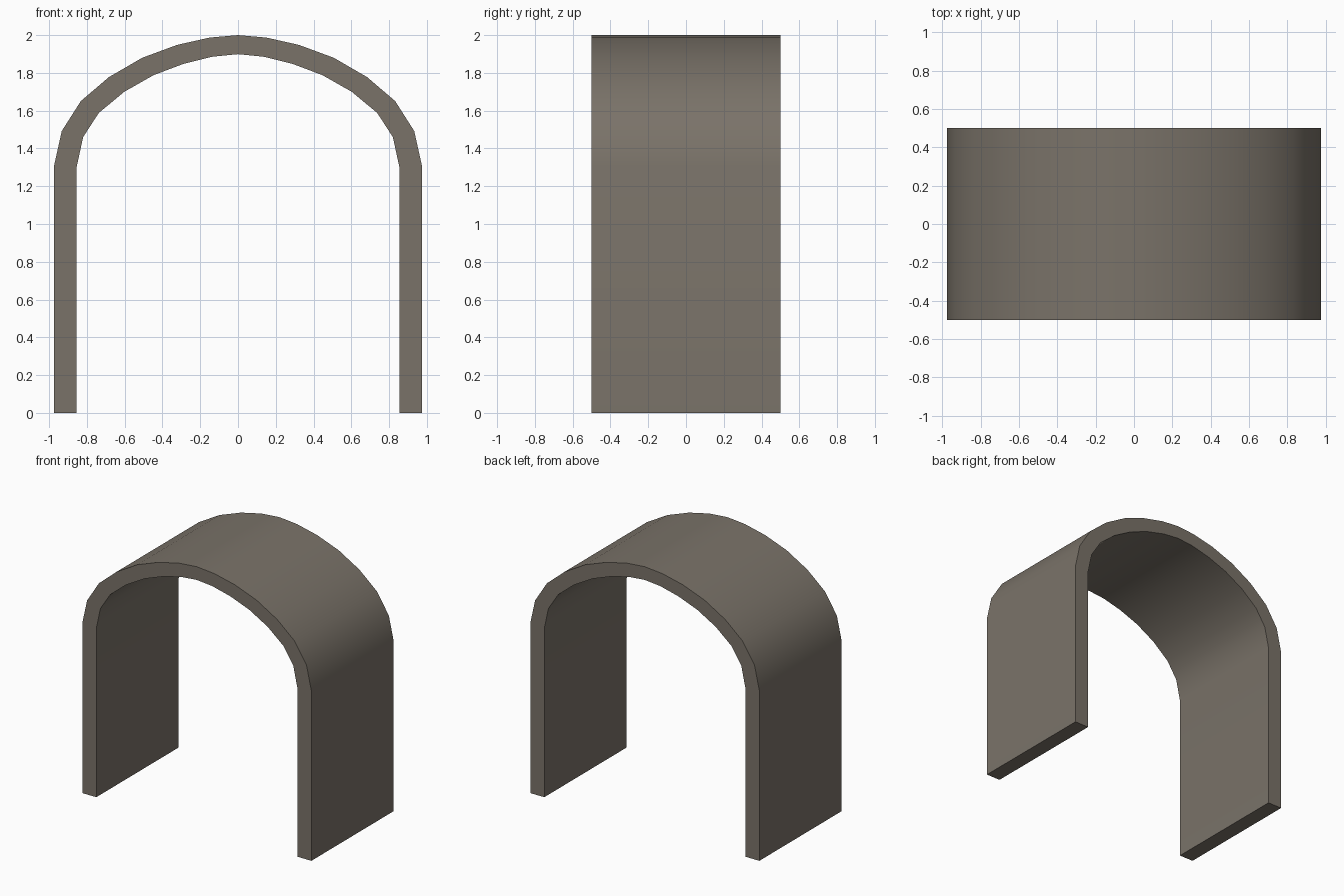
import bpy, bmesh, math

if "Cube" in bpy.data.objects:
    bpy.data.objects.remove(bpy.data.objects["Cube"])

# Half profiles of the arch, from the foot up to the crown (x, z)
OUTER = [(0.974, 0), (0.974, 1.307), (0.933, 1.492), (0.832, 1.651), (0.683, 1.778),
         (0.507, 1.88), (0.323, 1.948), (0.15, 1.987), (0, 2.0)]
INNER = [(0.855, 0), (0.855, 1.298), (0.82, 1.46), (0.737, 1.588), (0.602, 1.7),
         (0.447, 1.788), (0.288, 1.848), (0.134, 1.886), (0, 1.899)]
HALF_DEPTH = 0.5


def mirrored(half):
    return half + [(-x, z) for x, z in reversed(half[:-1])]


stone = bpy.data.materials.new("warm grey stone")
stone.diffuse_color = (0.195, 0.171, 0.141, 1)
stone.use_nodes = True
stone.node_tree.nodes["Principled BSDF"].inputs["Base Color"].default_value = stone.diffuse_color

# Vault: one quad ring per profile station, joined along the arch
bm = bmesh.new()
rings = []
for (ox, oz), (ix, iz) in zip(mirrored(OUTER), mirrored(INNER)):
    rings.append([bm.verts.new(p) for p in (
        (ox, -HALF_DEPTH, oz), (ox, HALF_DEPTH, oz),
        (ix, HALF_DEPTH, iz), (ix, -HALF_DEPTH, iz))])
for a, b in zip(rings, rings[1:]):
    for i in range(4):
        j = (i + 1) % 4
        bm.faces.new((a[i], a[j], b[j], b[i]))
# Feet
bm.faces.new(rings[0])
bm.faces.new(rings[-1])
bmesh.ops.recalc_face_normals(bm, faces=bm.faces[:])

mesh = bpy.data.meshes.new("arch_vault")
bm.to_mesh(mesh)
bm.free()
mesh.materials.append(stone)
vault = bpy.data.objects.new("arch_vault", mesh)
bpy.context.collection.objects.link(vault)

# Smooth curve, sharp rims
bpy.context.view_layer.objects.active = vault
vault.select_set(True)
bpy.ops.object.shade_smooth_by_angle(angle=math.radians(35))
